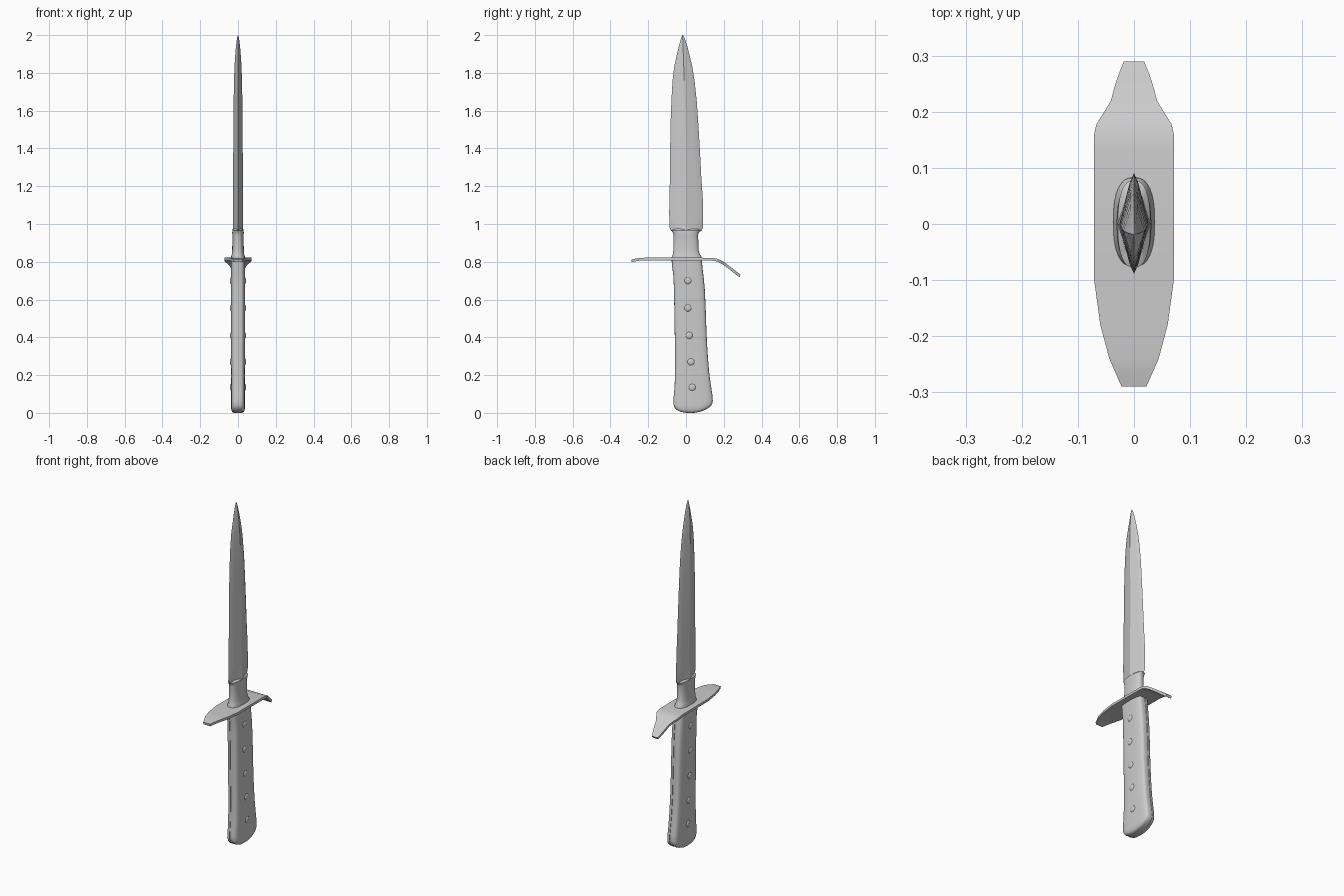
import bpy, bmesh, math
from mathutils import Vector


def finish(bm, name, angle=35, mirror=False):
    bmesh.ops.recalc_face_normals(bm, faces=bm.faces)
    me = bpy.data.meshes.new(name)
    bm.to_mesh(me)
    bm.free()
    ob = bpy.data.objects.new(name, me)
    bpy.context.collection.objects.link(ob)
    bpy.ops.object.select_all(action='DESELECT')
    bpy.context.view_layer.objects.active = ob
    ob.select_set(True)
    if mirror:
        ob.modifiers.new("mirror", 'MIRROR').use_mirror_merge = False
    bpy.ops.object.shade_smooth_by_angle(angle=math.radians(angle))
    return ob


def loft(name, rings, angle=35, mirror=False):
    bm = bmesh.new()
    loops = [[bm.verts.new(p) for p in r] for r in rings]
    n = len(loops[0])
    for a, b in zip(loops, loops[1:]):
        for i in range(n):
            j = (i + 1) % n
            bm.faces.new((a[i], a[j], b[j], b[i]))
    bm.faces.new(loops[0][::-1])
    bm.faces.new(loops[-1])
    return finish(bm, name, angle, mirror)


def power(v, p):
    return math.copysign(abs(v) ** p, v)


def oval(z, y0, y1, w, p=0.8, n=32):
    c, h = (y0 + y1) / 2, (y1 - y0) / 2
    return [(w * power(math.cos(2 * math.pi * i / n), p),
             c + h * power(math.sin(2 * math.pi * i / n), p), z) for i in range(n)]


def half_oval(z, y0, y1, w, x0=0.008, p=0.6, n=20):
    c, h = (y0 + y1) / 2, (y1 - y0) / 2
    return [(x0 + (w - x0) * max(0, math.cos(t)) ** p, c + h * power(math.sin(t), p), z)
            for t in (math.pi * (i / n - 0.5) for i in range(n + 1))]


# Blade: hollow-ground diamond section with a narrow central ridge
def blade_ring(z, y0, y1, w):
    c = -0.018 + 0.018 * min(1, (2 - z) / 0.5)
    side = [(0.30, 0.80), (0.50, 0.58), (0.72, 0.32), (0.88, 0.14), (1.0, 0.0)]
    a = [(w * f, c + (y0 - c) * k, z) for f, k in side]
    b = [(w * f, c + (y1 - c) * k, z) for f, k in side[-2::-1]]
    right = [(0, y0, z)] + a + b + [(0, y1, z)]
    return right + [(-x, y, zz) for x, y, zz in right[-2:0:-1]]


blade = [(0.955, -0.066, 0.066, 0.030), (0.965, -0.080, 0.082, 0.029),
         (0.98, -0.087, 0.090, 0.027), (1.05, -0.089, 0.091, 0.026),
         (1.13, -0.088, 0.089, 0.026), (1.25, -0.085, 0.081, 0.026),
         (1.40, -0.084, 0.073, 0.025), (1.55, -0.081, 0.064, 0.024),
         (1.66, -0.077, 0.056, 0.023), (1.76, -0.071, 0.045, 0.021),
         (1.83, -0.063, 0.034, 0.019), (1.89, -0.050, 0.020, 0.015),
         (1.94, -0.038, 0.007, 0.011), (1.98, -0.027, -0.006, 0.006),
         (1.995, -0.022, -0.013, 0.003), (2.0, -0.019, -0.017, 0.001)]
loft("blade", [blade_ring(*r) for r in blade], 25)

# Collar between the guard and the blade
collar = [(0.80, -0.077, 0.084, 0.037), (0.825, -0.076, 0.083, 0.037),
          (0.84, -0.070, 0.073, 0.033), (0.86, -0.067, 0.067, 0.031),
          (0.94, -0.066, 0.064, 0.029), (0.953, -0.069, 0.067, 0.031),
          (0.966, -0.078, 0.078, 0.029), (0.975, -0.060, 0.060, 0.020)]
loft("collar", [oval(*r) for r in collar])

# Guard: plate swept along y, one arm bent down; (y, z of top, half width)
guard = [(-0.29, 0.812, 0.022), (-0.265, 0.817, 0.033), (-0.24, 0.821, 0.044),
         (-0.18, 0.822, 0.060), (-0.10, 0.822, 0.071), (0.0, 0.822, 0.071),
         (0.13, 0.821, 0.071), (0.16, 0.817, 0.071), (0.178, 0.811, 0.067),
         (0.195, 0.802, 0.056), (0.22, 0.785, 0.041), (0.24, 0.770, 0.036),
         (0.265, 0.750, 0.028), (0.28, 0.738, 0.022), (0.29, 0.731, 0.018)]
rings = []
for i, (y, z, w) in enumerate(guard):
    a, b = guard[max(i - 1, 0)], guard[min(i + 1, len(guard) - 1)]
    nrm = Vector((0, a[1] - b[1], b[0] - a[0])).normalized() * 0.014
    rings.append([(-w, y, z), (w, y, z), (w, y - nrm.y, z - nrm.z), (-w, y - nrm.y, z - nrm.z)])
loft("guard", rings, 30)

# Handle: thin tang core between two mirrored grip scales
handle = [(0.0, 0.0, 0.045, 0.024), (0.006, -0.03, 0.075, 0.031),
          (0.016, -0.050, 0.102, 0.035), (0.03, -0.062, 0.124, 0.037),
          (0.045, -0.066, 0.138, 0.037), (0.065, -0.067, 0.142, 0.037),
          (0.10, -0.064, 0.139, 0.037), (0.15, -0.060, 0.131, 0.037),
          (0.22, -0.058, 0.122, 0.037), (0.32, -0.058, 0.114, 0.037),
          (0.44, -0.060, 0.108, 0.037), (0.56, -0.062, 0.104, 0.037),
          (0.66, -0.064, 0.099, 0.037), (0.73, -0.067, 0.092, 0.037),
          (0.77, -0.073, 0.087, 0.037), (0.81, -0.076, 0.084, 0.037)]
loft("grip_scales", [half_oval(*r) for r in handle], 40, True)
loft("tang", [[(-0.009, a + 0.003, z), (0.009, a + 0.003, z), (0.009, b - 0.003, z),
               (-0.009, b - 0.003, z)] for z, a, b, w in handle])

# Rivets: low domes on both faces of the grip
bm = bmesh.new()
for y, z in [(0.010, 0.70), (0.010, 0.555), (0.017, 0.41), (0.026, 0.27), (0.033, 0.135)]:
    prev = None
    for x, r in [(0.03, 0.018), (0.037, 0.018), (0.040, 0.015), (0.042, 0.008)]:
        ring = [bm.verts.new((x, y + r * math.cos(math.tau * k / 20),
                              z + r * math.sin(math.tau * k / 20))) for k in range(20)]
        if prev:
            for k in range(20):
                m = (k + 1) % 20
                bm.faces.new((prev[k], prev[m], ring[m], ring[k]))
        else:
            bm.faces.new(ring[::-1])
        prev = ring
    bm.faces.new(prev)
finish(bm, "rivets", 40, True)
